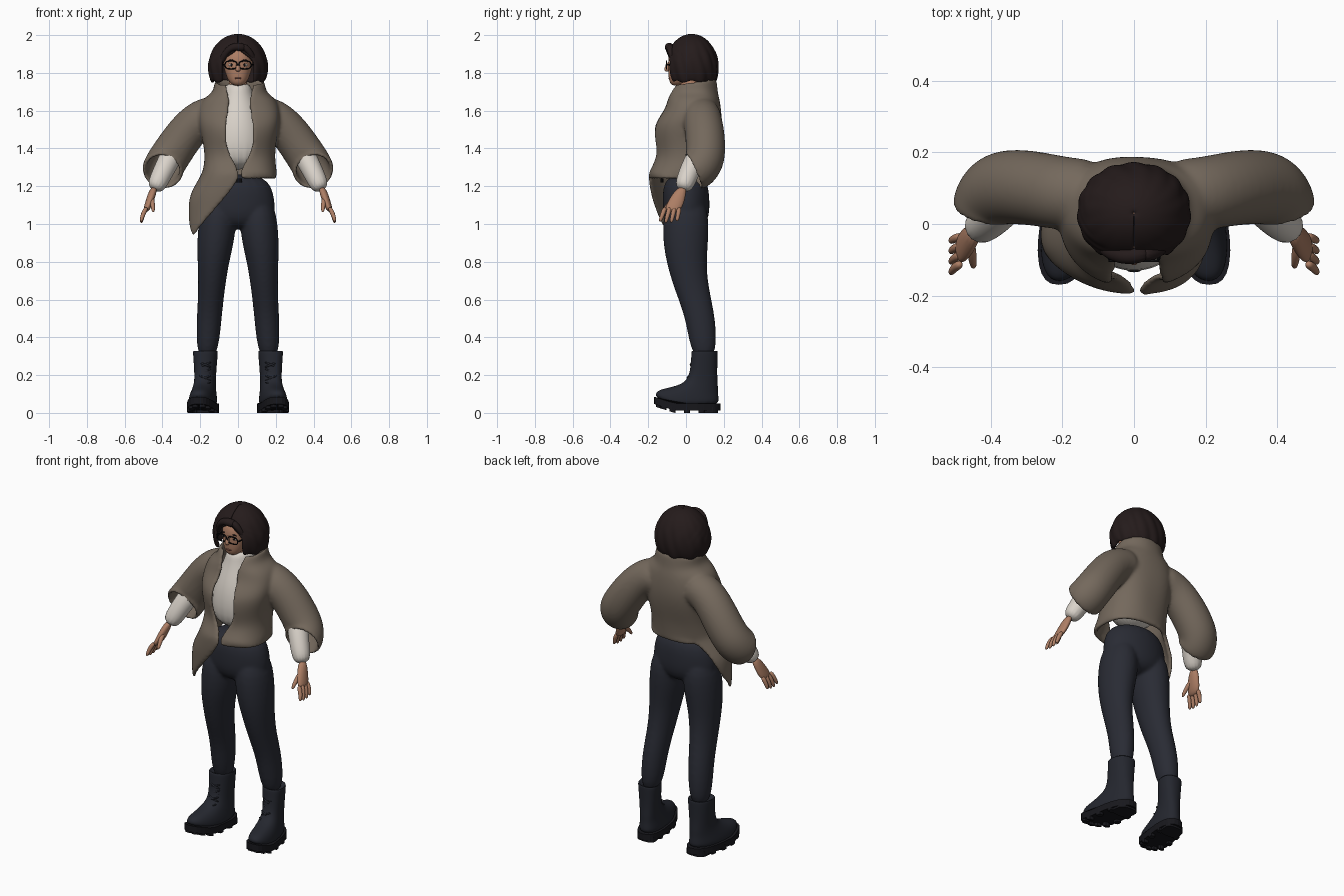
import bpy
import bmesh
from math import sin, cos, pi, degrees, asin, copysign
from mathutils import Vector

cube = bpy.data.objects.get("Cube")
if cube:
    bpy.data.objects.remove(cube, do_unlink=True)

SIDES = (("left", 1), ("right", -1))


def material(name, red, green, blue):
    mat = bpy.data.materials.new(name)
    mat.use_nodes = True
    mat.diffuse_color = (red, green, blue, 1)
    shader = mat.node_tree.nodes["Principled BSDF"]
    shader.inputs["Base Color"].default_value = mat.diffuse_color
    shader.inputs["Roughness"].default_value = .8
    return mat


COAT = material("coat taupe", .175, .14, .108)
CREAM = material("knit cream", .7, .65, .59)
NAVY = material("trouser navy", .022, .024, .034)
CHARCOAL = material("boot charcoal", .018, .02, .028)
SOLE = material("sole black", .009, .009, .012)
TAN = material("skin tan", .42, .21, .13)
BROWN = material("hair dark brown", .018, .011, .011)
BLACK = material("frame black", .004, .004, .005)
WHITE = material("eye white", .6, .56, .52)
ROSE = material("lip rose", .28, .11, .08)


def surface(name, mat, rings, closed=True, cap=True, smooth=2, thickness=0):
    """Bridge successive rings of points into one smooth surface."""
    bm = bmesh.new()
    loops = [[bm.verts.new(point) for point in ring] for ring in rings]
    count = len(loops[0])
    for low, high in zip(loops, loops[1:]):
        for i in range(count if closed else count - 1):
            j = (i + 1) % count
            bm.faces.new((low[i], low[j], high[j], high[i]))
    if cap:
        bm.faces.new(loops[0])
        bm.faces.new(loops[-1])
    bmesh.ops.recalc_face_normals(bm, faces=bm.faces)
    for face in bm.faces:
        face.smooth = smooth > 0
    mesh = bpy.data.meshes.new(name)
    bm.to_mesh(mesh)
    bm.free()
    mesh.materials.append(mat)
    obj = bpy.data.objects.new(name, mesh)
    bpy.context.collection.objects.link(obj)
    if thickness:
        solid = obj.modifiers.new("thickness", "SOLIDIFY")
        solid.thickness, solid.offset = thickness, 0
    if smooth:
        subdivision = obj.modifiers.new("smoothing", "SUBSURF")
        subdivision.levels = subdivision.render_levels = smooth
    return obj


def fuse(name, parts):
    """Join overlapping parts and blend their seams into one skin."""
    bpy.ops.object.select_all(action="DESELECT")
    for part in parts:
        part.select_set(True)
    whole = bpy.context.view_layer.objects.active = parts[0]
    bpy.ops.object.join()
    whole.name = name
    remesh = whole.modifiers.new("blend", "REMESH")
    remesh.mode, remesh.voxel_size, remesh.use_smooth_shade = "VOXEL", .009, True
    relax = whole.modifiers.new("relax", "SMOOTH")
    relax.factor, relax.iterations = .5, 8


def signed_power(value, power):
    return copysign(abs(value) ** power, value)


def oval(angle, square, half, front, back, z=0, x=0):
    """Point on a squarish oval; angle zero faces the front."""
    middle, depth = (front + back) / 2, (back - front) / 2
    return Vector((x + half * signed_power(sin(angle), 2 / square),
                   middle - depth * signed_power(cos(angle), 2 / square), z))


def unchanged(point):
    return point


def loft(name, mat, sections, square=2, side=1, warp=unchanged, count=20, **options):
    """Closed form through horizontal sections, each a dictionary of oval sizes."""
    rings = []
    for section in sections:
        ring = [warp(oval(2 * pi * i / count, square, **section)) for i in range(count)]
        rings.append([(p.x * side, p.y, p.z) for p in ring])
    return surface(name, mat, rings, **options)


def shell(name, mat, sections, square, warp, count, thickness):
    """Thin form like a loft, with a gap of given half width down the front."""
    rings = []
    for gap, section in sections:
        start = asin(signed_power(gap / section["half"], square / 2))
        angles = [start + (2 * pi - 2 * start) * i / count for i in range(count + 1)]
        rings.append([warp(oval(a, square, **section), a) for a in angles])
    return surface(name, mat, rings, closed=False, cap=False, thickness=thickness)


def tube(name, mat, path, start, end, side=1, count=10, **options):
    """Round form along a path, its radius running from start to end."""
    points = [Vector(p) for p in path]
    last = len(points) - 1
    rings = []
    for i, centre in enumerate(points):
        along = (points[min(i + 1, last)] - points[max(i - 1, 0)]).normalized()
        helper = Vector((0, 0, 1)) if abs(along.y) > .95 else Vector((0, 1, 0))
        across = along.cross(helper).normalized()
        other = along.cross(across)
        radius = start + (end - start) * i / last
        turns = [2 * pi * k / count for k in range(count)]
        ring = [centre + radius * (across * cos(t) + other * sin(t)) for t in turns]
        rings.append([(p.x * side, p.y, p.z) for p in ring])
    return surface(name, mat, rings, **options)


def ball(name, mat, location, scale):
    bpy.ops.mesh.primitive_uv_sphere_add(segments=16, ring_count=10, location=location)
    obj = bpy.context.object
    obj.name, obj.scale = name, scale
    obj.data.materials.append(mat)
    bpy.ops.object.shade_smooth()


# Head and face
loft("head", TAN, [dict(z=1.73, half=.03, front=-.08, back=-.02), dict(z=1.77, half=.06, front=-.094, back=.04),
                   dict(z=1.84, half=.08, front=-.096, back=.1), dict(z=1.9, half=.08, front=-.095, back=.1),
                   dict(z=1.95, half=.05, front=-.05, back=.08)], square=2.2)
loft("neck", TAN, [dict(z=z, half=.055, front=-.045, back=.07) for z in (1.66, 1.79)])
tube("nose", TAN, [(0, -.088, 1.86), (0, -.1, 1.83), (0, -.105, 1.806)], start=.008, end=.016)
ball("lips", ROSE, (0, -.085, 1.772), (.021, .009, .006))
eye_x, eye_z = .034, 1.842
for label, side in SIDES:
    ball(label + "_eye", WHITE, (side * eye_x, -.074, eye_z), (.016, .014, .009))
    ball(label + "_iris", BLACK, (side * eye_x, -.084, eye_z), (.007, .006, .008))
    tube(label + "_brow", BROWN, [(eye_x + d, -.088 + abs(d) / 4, eye_z + .028 - abs(d) / 3) for d in (-.02, 0, .02)],
         start=.005, end=.003, side=side, smooth=1)
    # Spectacles
    rim = [oval(2 * pi * k / 20, 3, half=.032, front=-.021, back=.021, x=eye_x + .003) for k in range(21)]
    tube(label + "_spectacle_rim", BLACK, [(p.x, -.103, eye_z + p.y) for p in rim],
         start=.004, end=.004, side=side, count=6, cap=False, smooth=1)
    tube(label + "_spectacle_arm", BLACK, [(.069, -.1, eye_z), (.083, 0, eye_z)],
         start=.004, end=.004, side=side, smooth=0)
tube("spectacle_bridge", BLACK, [(side * .007, -.104, eye_z) for label, side in SIDES], start=.004, end=.004, smooth=0)


# Bobbed hair: a wavy dome that opens around the face and flares at the jaw
def curl(point, angle):
    wave = 1 + .02 * sin(15 * angle + 30 * point.z) * min(1, 9 * (2 - point.z))
    return Vector((point.x * wave, point.y * wave, point.z + .006 * sin(9 * angle) * (point.z < 1.9)))


bob = []
for k in range(13):
    turn = .65 * pi * (k + .03) / 12
    size = sin(turn)
    bob.append((.083 * max(0, min(1, 3 * turn - 3)),
                dict(z=1.83 + .168 * cos(turn), half=.15 * size, front=.03 - .132 * size, back=.03 + .133 * size)))
shell("bobbed_hair", BROWN, bob, square=2.1, warp=curl, count=56, thickness=.018)
tube("swept_fringe", BROWN, [(.045, -.08, 1.93), (-.02, -.095, 1.945), (-.065, -.085, 1.915), (-.095, -.06, 1.84)],
     start=.026, end=.016)
tube("side_fringe", BROWN, [(.02, -.085, 1.945), (.06, -.085, 1.92), (.092, -.06, 1.85)], start=.022, end=.014)

# Turtleneck top
loft("turtleneck", CREAM, [dict(z=1.75, half=.066, front=-.055, back=.09), dict(z=1.7, half=.075, front=-.066, back=.1),
                           dict(z=1.64, half=.1, front=-.085, back=.12), dict(z=1.5, half=.15, front=-.14, back=.13),
                           dict(z=1.28, half=.14, front=-.13, back=.09)])

# Open jacket: raised collar at the back, long pointed flap on its right
waist = 1.27


def drape(point, angle):
    fold = 1 + .012 * sin(5 * angle + 14 * point.z)
    x, y, z = point.x * fold + .008, point.y * fold, point.z
    if z > 1.7:
        z += .035 * (1 - cos(angle)) / 2
    elif z <= waist:
        turn = degrees(2 * pi - angle)
        flap = max(0, min((turn - 3) / 65, (130 - turn) / 62)) ** .65
        drop = (waist - z) * (.1 + 1.05 * flap)
        z = waist - drop
        if flap > 0:
            x *= 1 + .4 * min(1, drop / .13)
            y *= 1 - drop / 2
    return Vector((x, y, z))


body = [(.066, dict(z=1.74, half=.125, front=-.055, back=.15)), (.062, dict(z=1.69, half=.126, front=-.085, back=.155)),
        (.048, dict(z=1.66, half=.185, front=-.092, back=.165)), (.055, dict(z=1.6, half=.21, front=-.105, back=.175)),
        (.066, dict(z=1.53, half=.205, front=-.168, back=.18)), (.072, dict(z=1.45, half=.185, front=-.168, back=.17)),
        (.055, dict(z=1.37, half=.175, front=-.148, back=.15)), (.012, dict(z=1.31, half=.18, front=-.165, back=.14))]
body += [(.004, dict(z=waist - .06 * k, half=.186, front=-.188, back=.135)) for k in range(6)]
jacket = [shell("jacket", COAT, body, square=2.35, warp=drape, count=48, thickness=.022)]

for label, side in SIDES:
    # Coat sleeve ending in a wide tilted cuff, with the knit forearm inside
    jacket.append(tube(label + "_jacket_sleeve", COAT, [(.12, .08, 1.58), (.2, .085, 1.56), (.275, .1, 1.485),
                                                        (.34, .105, 1.39), (.38, .095, 1.33), (.396, .07, 1.295),
                                                        (.4, .035, 1.28)],
                       start=.092, end=.102, side=side, count=16, cap=False))
    tube(label + "_knit_forearm", CREAM, [(.33, .09, 1.4), (.37, .045, 1.33), (.405, .01, 1.26), (.445, -.02, 1.175)],
         start=.064, end=.05, side=side, count=14)
    # Hand
    loft(label + "_palm", TAN, [dict(z=1.2, half=.022, front=-.045, back=.008, x=.443),
                                dict(z=1.12, half=.024, front=-.1, back=-.005, x=.467),
                                dict(z=1.06, half=.017, front=-.12, back=-.03, x=.49)], side=side, count=12)
    for k in range(4):
        y = (k - 1.5) * .025
        tube(f"{label}_finger_{k + 1}", TAN, [(.483, y - .072, 1.09), (.505, 1.1 * y - .083, 1.05),
                                              (.513, 1.2 * y - .094, 1 + .008 * abs(k - 1.4))],
             start=.015, end=.01, side=side, count=8)
    tube(label + "_thumb", TAN, [(.46, -.045, 1.145), (.452, -.09, 1.11), (.448, -.125, 1.06)],
         start=.017, end=.01, side=side, count=8)
fuse("jacket", jacket)

# Trousers
trousers = [loft("trousers", NAVY, [dict(z=1.27, half=.165, front=-.12, back=.115),
                                    dict(z=1.12, half=.2, front=-.127, back=.128),
                                    dict(z=1.03, half=.2, front=-.12, back=.125),
                                    dict(z=.97, half=.1, front=-.07, back=.08)])]
loft("belt_clasp", BLACK, [dict(z=z, half=.022, front=-.135, back=-.118) for z in (1.22, 1.24)], smooth=0)


# Boots splay outward and curl up at the toe
def splay(point):
    lift = .32 * max(0, -point.y - .06) if point.z < .12 else 0
    return point + Vector((.14 * (.08 - point.y), 0, lift))


foot = .175
for label, side in SIDES:
    trousers.append(loft(label + "_trouser_leg", NAVY, [dict(z=1.15, half=.09, front=-.11, back=.115, x=.1),
                                                        dict(z=.95, half=.106, front=-.13, back=.125, x=.113),
                                                        dict(z=.8, half=.084, front=-.107, back=.107, x=.131),
                                                        dict(z=.65, half=.07, front=-.062, back=.122, x=.14),
                                                        dict(z=.5, half=.067, front=0, back=.16, x=.153),
                                                        dict(z=.27, half=.057, front=.03, back=.165, x=.165)],
                         side=side))
    loft(label + "_boot", CHARCOAL, [dict(z=.31, half=.05, front=.05, back=.15, x=foot),
                                     dict(z=.34, half=.067, front=.028, back=.17, x=foot),
                                     dict(z=.3, half=.064, front=.028, back=.168, x=foot),
                                     dict(z=.2, half=.056, front=.02, back=.165, x=foot),
                                     dict(z=.15, half=.056, front=-.015, back=.17, x=foot),
                                     dict(z=.11, half=.064, front=-.12, back=.17, x=foot),
                                     dict(z=.08, half=.07, front=-.165, back=.175, x=foot),
                                     dict(z=.03, half=.073, front=-.165, back=.175, x=foot)],
         square=2.3, side=side, warp=splay)
    loft(label + "_boot_sole", SOLE, [dict(z=z, half=.077, front=-.17, back=.182, x=foot) for z in (.012, .05)],
         square=2.5, side=side, warp=splay, count=28, smooth=0)
    loft(label + "_boot_heel", SOLE, [dict(z=z, half=.06, front=.07, back=.17, x=foot) for z in (0, .03)],
         square=3, side=side, warp=splay, smooth=0)
    for k in range(14):
        spot = oval(2 * pi * (k + .5) / 14, 2.5, half=.062, front=-.145, back=.155, x=foot)
        lug = dict(half=.016, front=spot.y - .016, back=spot.y + .016, x=spot.x)
        loft(f"{label}_tread_{k + 1}", SOLE, [dict(z=z, **lug) for z in (0, .03)],
             square=4, side=side, warp=splay, count=8, smooth=0)
    # Crossed laces
    for k in range(4):
        y, z = min(.018, .02 * k - .018), .15 + .035 * k
        for lean in (1, -1):
            tube(f"{label}_lace_{2 * k + (lean > 0)}", CHARCOAL,
                 [(foot + .035 * d * lean, y + .018 * abs(d), z + .014 * d) for d in (-1, 0, 1)],
                 start=.006, end=.006, side=side, count=6, smooth=1)
fuse("trousers", trousers)
